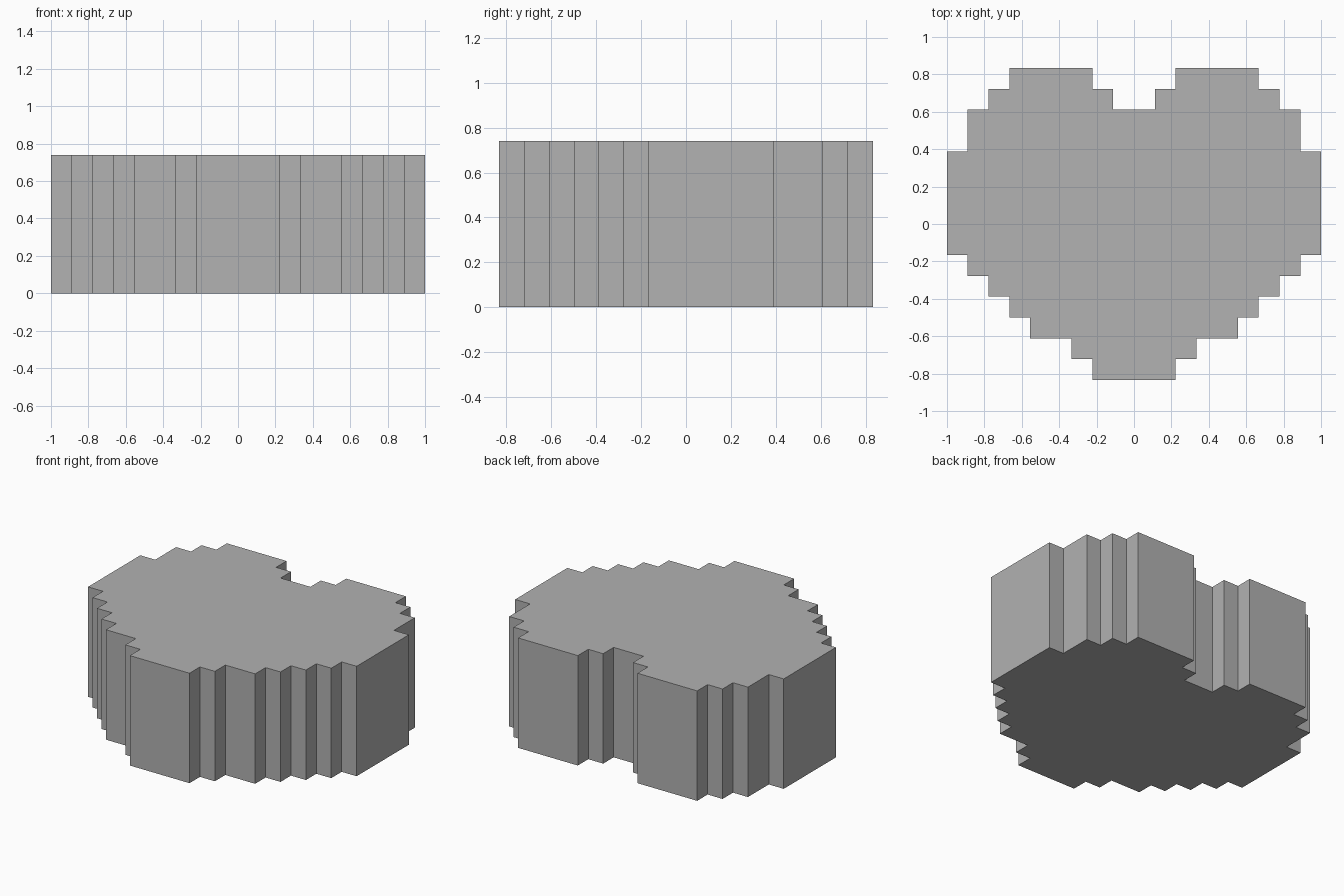
import bpy
import bmesh

cube = bpy.data.objects.get("Cube")
if cube:
    bpy.data.objects.remove(cube, do_unlink=True)

STEP = 1 / 9      # size of one stair step
HEIGHT = 0.74

# Plain grey material
grey = bpy.data.materials.new("plain_grey")
grey.use_nodes = True
colour = (0.445, 0.445, 0.445, 1)
grey.diffuse_color = colour
for node in grey.node_tree.nodes:
    if node.type == 'BSDF_PRINCIPLED':
        node.inputs["Base Color"].default_value = colour

# Left half of the stepped heart outline, front to back, in steps
half = [(2, -7.5), (2, -6.5), (3, -6.5), (3, -5.5), (5, -5.5), (5, -4.5),
        (6, -4.5), (6, -3.5), (7, -3.5), (7, -2.5), (8, -2.5), (8, -1.5),
        (9, -1.5), (9, 3.5), (8, 3.5), (8, 5.5), (7, 5.5), (7, 6.5),
        (6, 6.5), (6, 7.5), (2, 7.5), (2, 6.5), (1, 6.5), (1, 5.5)]
outline = half + [(-x, y) for x, y in reversed(half)]

# Stepped heart block: outline face extruded upwards
bm = bmesh.new()
base = bm.faces.new([bm.verts.new((x * STEP, y * STEP, 0)) for x, y in outline])
top = bmesh.ops.extrude_face_region(bm, geom=[base], use_keep_orig=True)["geom"]
bmesh.ops.translate(bm, vec=(0, 0, HEIGHT),
                    verts=[g for g in top if isinstance(g, bmesh.types.BMVert)])
bmesh.ops.recalc_face_normals(bm, faces=bm.faces)

mesh = bpy.data.meshes.new("stepped_heart")
bm.to_mesh(mesh)
bm.free()
mesh.materials.append(grey)
heart = bpy.data.objects.new("stepped_heart", mesh)
bpy.context.collection.objects.link(heart)
